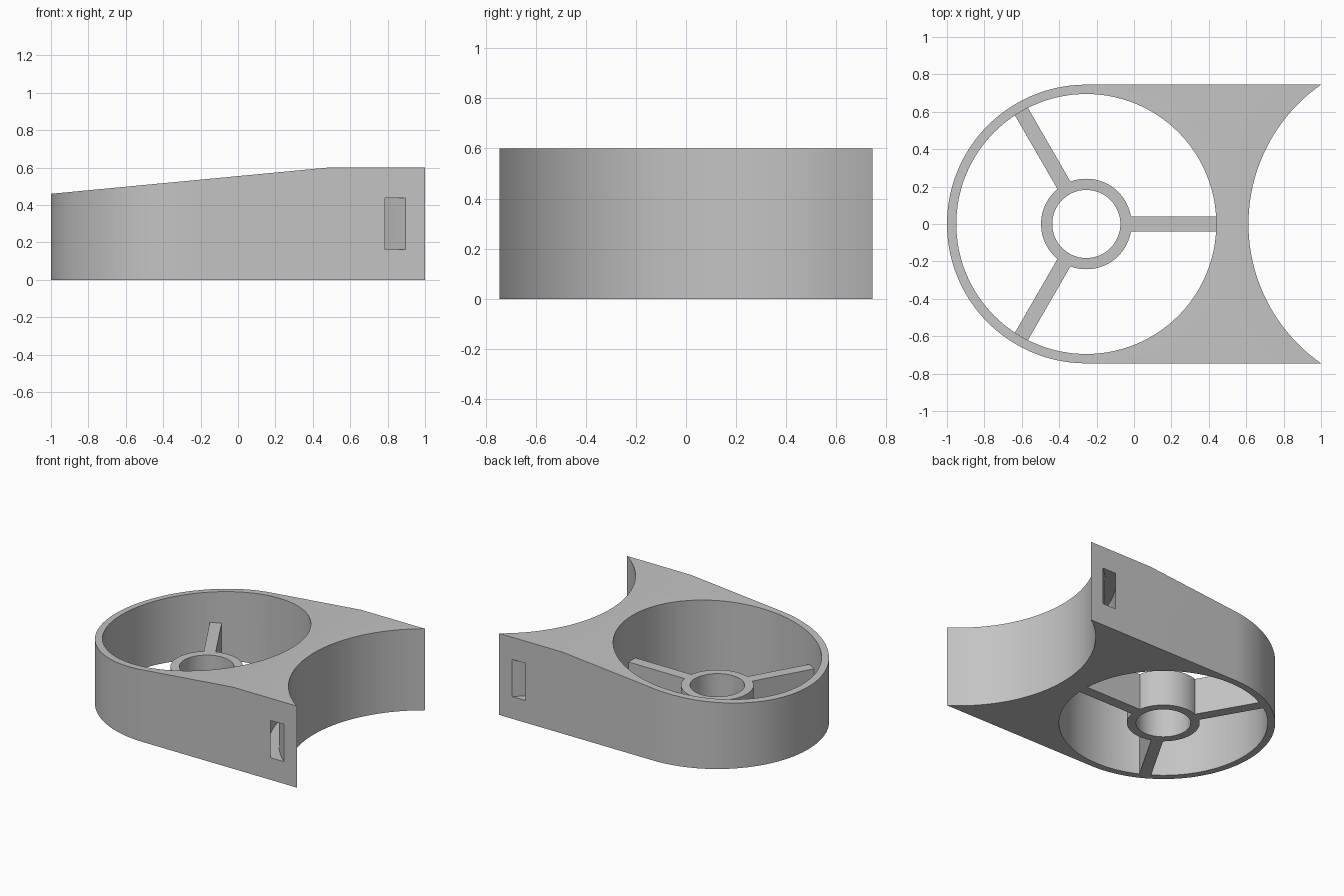
import bpy, bmesh, math
from mathutils import Matrix

if "Cube" in bpy.data.objects:
    bpy.data.objects.remove(bpy.data.objects["Cube"])

grey = bpy.data.materials.new("plain grey")
grey.diffuse_color = (0.55, 0.55, 0.55, 1)
grey.use_nodes = True
grey.node_tree.nodes["Principled BSDF"].inputs["Base Color"].default_value = grey.diffuse_color

CX, OUTER_R, BORE_R = -0.255, 0.745, 0.695      # ring
HUB_R, HUB_HOLE, HUB_H = 0.242, 0.182, 0.27     # hub and spokes
SX, SCOOP_R = 1.521, 0.909                      # concave mounting face


def arc(cx, r, a0, a1, n):
    """Points along an arc in the ground plane, angles in degrees."""
    angles = [math.radians(a0 + (a1 - a0) * i / n) for i in range(n + 1)]
    return [(cx + r * math.cos(a), r * math.sin(a)) for a in angles]


def prism(name, pts, z0, z1):
    """Extrude a closed outline upwards."""
    bm = bmesh.new()
    face = bm.faces.new([bm.verts.new((x, y, z0)) for x, y in pts])
    new = bmesh.ops.extrude_face_region(bm, geom=[face])["geom"]
    top = [g for g in new if isinstance(g, bmesh.types.BMVert)]
    bmesh.ops.translate(bm, verts=top, vec=(0, 0, z1 - z0))
    bmesh.ops.recalc_face_normals(bm, faces=bm.faces)
    mesh = bpy.data.meshes.new(name)
    bm.to_mesh(mesh)
    bm.free()
    mesh.materials.append(grey)
    ob = bpy.data.objects.new(name, mesh)
    bpy.context.collection.objects.link(ob)
    return ob


def select(ob):
    bpy.ops.object.select_all(action='DESELECT')
    ob.select_set(True)
    bpy.context.view_layer.objects.active = ob


def cut(ob, cutter):
    """Subtract a cutter and remove it."""
    mod = ob.modifiers.new("cut", 'BOOLEAN')
    mod.operation, mod.solver, mod.object = 'DIFFERENCE', 'EXACT', cutter
    select(ob)
    bpy.ops.object.modifier_apply(modifier=mod.name)
    bpy.data.objects.remove(cutter)


def circle(r, n=128):
    return arc(CX, r, 0, 360, n)[:-1]


# Body: round end, straight sides, concave mounting face
tip = math.degrees(math.asin(OUTER_R / SCOOP_R))
outline = arc(CX, OUTER_R, 90, 270, 72) + arc(SX, SCOOP_R, 180 + tip, 180 - tip, 64)
body = prism("body", outline, 0, 0.6)

# Sloping top towards the round end
bm = bmesh.new()
bm.from_mesh(body.data)
bmesh.ops.bisect_plane(bm, geom=bm.verts[:] + bm.edges[:] + bm.faces[:], dist=1e-5,
                       plane_co=(0.48, 0, 0.6), plane_no=(-0.14, 0, 1.48), clear_outer=True)
bmesh.ops.holes_fill(bm, edges=[e for e in bm.edges if e.is_boundary], sides=0)
bmesh.ops.recalc_face_normals(bm, faces=bm.faces)
bm.to_mesh(body.data)
bm.free()

# Large bore, and curved strap tunnel running from side to side behind the scoop
cut(body, prism("bore_cutter", circle(BORE_R), -0.1, 0.8))
tunnel = arc(SX, 0.973, 120, 240, 80) + arc(SX, 1.047, 240, 120, 80)
cut(body, prism("tunnel_cutter", tunnel, 0.163, 0.437))

# Hub ring
hub = prism("hub", circle(HUB_R, 96), 0, HUB_H)
cut(hub, prism("hub_cutter", circle(HUB_HOLE, 96), -0.1, 0.5))

# Three spokes joining hub and ring
parts = [body, hub]
for i in range(3):
    spoke = prism(f"spoke_{i + 1}", [(0.236, -0.04), (0.70, -0.04), (0.70, 0.04), (0.236, 0.04)], 0, HUB_H)
    spoke.data.transform(Matrix.Translation((CX, 0, 0)) @ Matrix.Rotation(math.radians(120 * i), 4, 'Z'))
    parts.append(spoke)

for ob in parts:
    select(ob)
    bpy.ops.object.shade_smooth_by_angle(angle=math.radians(30))
